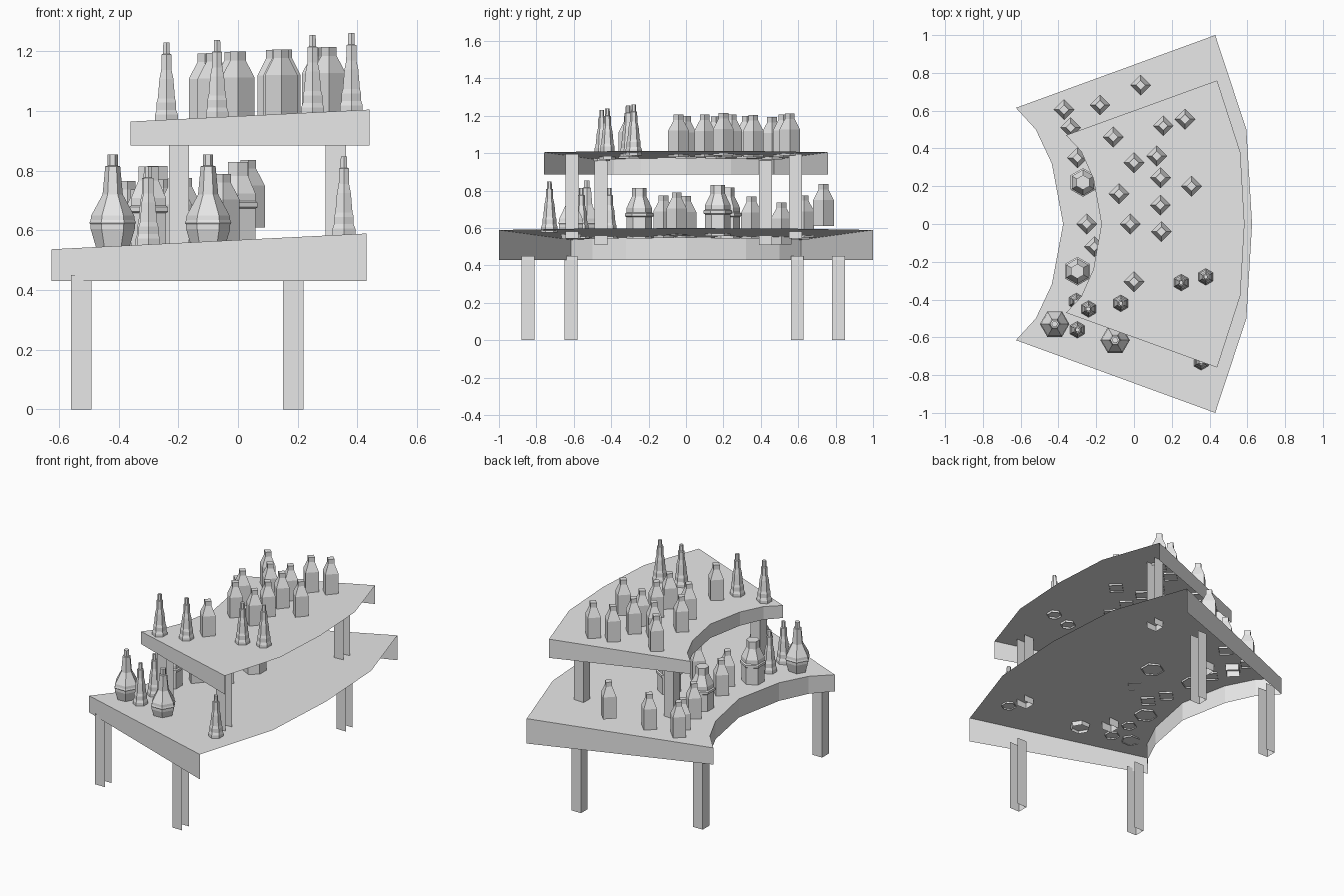
import bpy
import bmesh
from math import cos, sin, pi

if "Cube" in bpy.data.objects:
    bpy.data.objects.remove(bpy.data.objects["Cube"], do_unlink=True)

grey = bpy.data.materials.new("plain_grey")
grey.use_nodes = True
grey.diffuse_color = (0.8, 0.8, 0.8, 1)
grey.node_tree.nodes["Principled BSDF"].inputs["Base Color"].default_value = (0.8, 0.8, 0.8, 1)

SLOPE = 0.05


def finish(name, bm, location=(0, 0, 0)):
    mesh = bpy.data.meshes.new(name)
    bm.to_mesh(mesh)
    bm.free()
    mesh.materials.append(grey)
    obj = bpy.data.objects.new(name, mesh)
    obj.location = location
    bpy.context.collection.objects.link(obj)
    return obj


def tray(name, outer, inner, height, skirt_bottom):
    """Curved sloping sheet with a skirt on every edge but the outer one.
    Outlines are given from the end to the middle and mirrored in y."""
    def mirrored(half):
        return half + [(x, -y) for x, y in half[-2::-1]]
    rim = mirrored(outer)
    skirt = mirrored(inner)
    # run along the outer rim to the front, then back along the inner curve
    loop = rim + skirt[::-1]
    bm = bmesh.new()
    top = [bm.verts.new((x, y, height + SLOPE * x)) for x, y in loop]
    face = bm.faces.new(top)
    face.normal_update()
    if face.normal.z < 0:
        face.normal_flip()
    chain = top[len(rim) - 1:] + top[:1]
    low = [bm.verts.new((v.co.x, v.co.y, skirt_bottom)) for v in chain]
    for i in range(len(chain) - 1):
        bm.faces.new((chain[i], low[i], low[i + 1], chain[i + 1]))
    bmesh.ops.recalc_face_normals(bm, faces=bm.faces)
    face = max(bm.faces, key=lambda f: f.calc_area())
    if face.normal.z < 0:
        bmesh.ops.reverse_faces(bm, faces=bm.faces)
    finish(name, bm)


def channel_leg(name, x, y, bottom, length, half=0.034):
    """Three-sided post, open towards the outer rim."""
    bm = bmesh.new()
    plan = [(half, half), (-half, half), (-half, -half), (half, -half)]
    low = [bm.verts.new((px, py, 0)) for px, py in plan]
    high = [bm.verts.new((px, py, length)) for px, py in plan]
    for i in range(3):
        bm.faces.new((low[i], low[i + 1], high[i + 1], high[i]))
    finish(name, bm, (x, y, bottom))


def bottle(name, profile, sides, x, y, z, turn=0.0):
    """Flat-sided bottle from (radius, height) rings, closed on top."""
    bm = bmesh.new()
    rings = []
    for r, h in profile:
        rings.append([bm.verts.new((r * cos(turn + 2 * pi * i / sides),
                                    r * sin(turn + 2 * pi * i / sides), h))
                      for i in range(sides)])
    for a, b in zip(rings, rings[1:]):
        for i in range(sides):
            j = (i + 1) % sides
            bm.faces.new((a[i], a[j], b[j], b[i]))
    bm.faces.new(rings[-1])
    finish(name, bm, (x, y, z))


# Trays
LOWER, UPPER = 0.568, 0.983
tray("lower_tray", [(0.43, 1), (0.595, 0.5), (0.625, 0)],
     [(-0.625, 0.615), (-0.52, 0.5), (-0.435, 0.32), (-0.375, 0)], LOWER, 0.43)
tray("upper_tray", [(0.44, 0.76), (0.563, 0.38), (0.585, 0)],
     [(-0.36, 0.47), (-0.28, 0.385), (-0.215, 0.24), (-0.172, 0)], UPPER, 0.885)

# Legs
for x, y in [(-0.525, -0.615), (-0.525, 0.595), (0.185, -0.845), (0.185, 0.815)]:
    channel_leg("lower_leg", x, y, 0, 0.45)
for x, y, z in [(-0.198, -0.455, 0.51), (-0.198, 0.425, 0.51),
                (0.328, -0.61, 0.545), (0.328, 0.585, 0.545)]:
    channel_leg("upper_leg", x, y, z, 0.452)

# Bottle profiles
SQUARE = [(0.055, -0.01), (0.055, 0.13), (0.026, 0.187), (0.026, 0.216)]
CONE = [(0.044, -0.01), (0.044, 0.02), (0.038, 0.035), (0.038, 0.06), (0.033, 0.075),
        (0.027, 0.14), (0.02, 0.17), (0.019, 0.222), (0.013, 0.224), (0.012, 0.262)]
FLASK = [(0.055, -0.01), (0.074, 0.055), (0.074, 0.07), (0.078, 0.075), (0.074, 0.085),
         (0.072, 0.1), (0.034, 0.17), (0.025, 0.265), (0.017, 0.267), (0.017, 0.305)]
WIDE = [(0.068, -0.01), (0.068, 0.105), (0.076, 0.11), (0.076, 0.125), (0.068, 0.13),
        (0.068, 0.155), (0.039, 0.215), (0.039, 0.262)]

# Bottles on the upper tray
for x, y in [(-0.11, 0.46), (0, 0.325), (0.12, 0.36), (0.155, 0.52), (0.27, 0.555),
             (0.14, 0.245), (0.305, 0.2), (-0.08, 0.16), (0.14, 0.1), (-0.02, 0),
             (0.145, -0.04), (0, -0.305)]:
    bottle("square_bottle", SQUARE, 4, x, y, UPPER + SLOPE * x)
for x, y in [(0.38, -0.28), (0.25, -0.31), (-0.24, -0.45), (-0.07, -0.42)]:
    bottle("cone_bottle", CONE, 6, x, y, UPPER - 0.003 + SLOPE * x, pi / 6)

# Bottles on the lower tray
for x, y, lift in [(-0.37, 0.605, 0), (-0.335, 0.51, -0.03), (-0.3, 0.35, 0),
                   (-0.18, 0.63, 0), (0.035, 0.735, 0.05), (-0.25, 0, 0),
                   (-0.21, -0.12, 0), (-0.05, -0.05, 0.008)]:
    bottle("square_bottle", SQUARE, 4, x, y, LOWER + lift + SLOPE * x)
for x, y in [(-0.3, -0.56), (-0.305, -0.41), (0.355, -0.73)]:
    bottle("cone_bottle", CONE, 6, x, y, LOWER + SLOPE * x, pi / 6)
for x, y in [(-0.42, -0.53), (-0.1, -0.615)]:
    bottle("flask", FLASK, 6, x, y, 0.55)
for x, y in [(-0.27, 0.22), (-0.3, -0.25), (0, 0.17)]:
    bottle("wide_bottle", WIDE, 6, x, y, LOWER + SLOPE * x, pi / 6)
